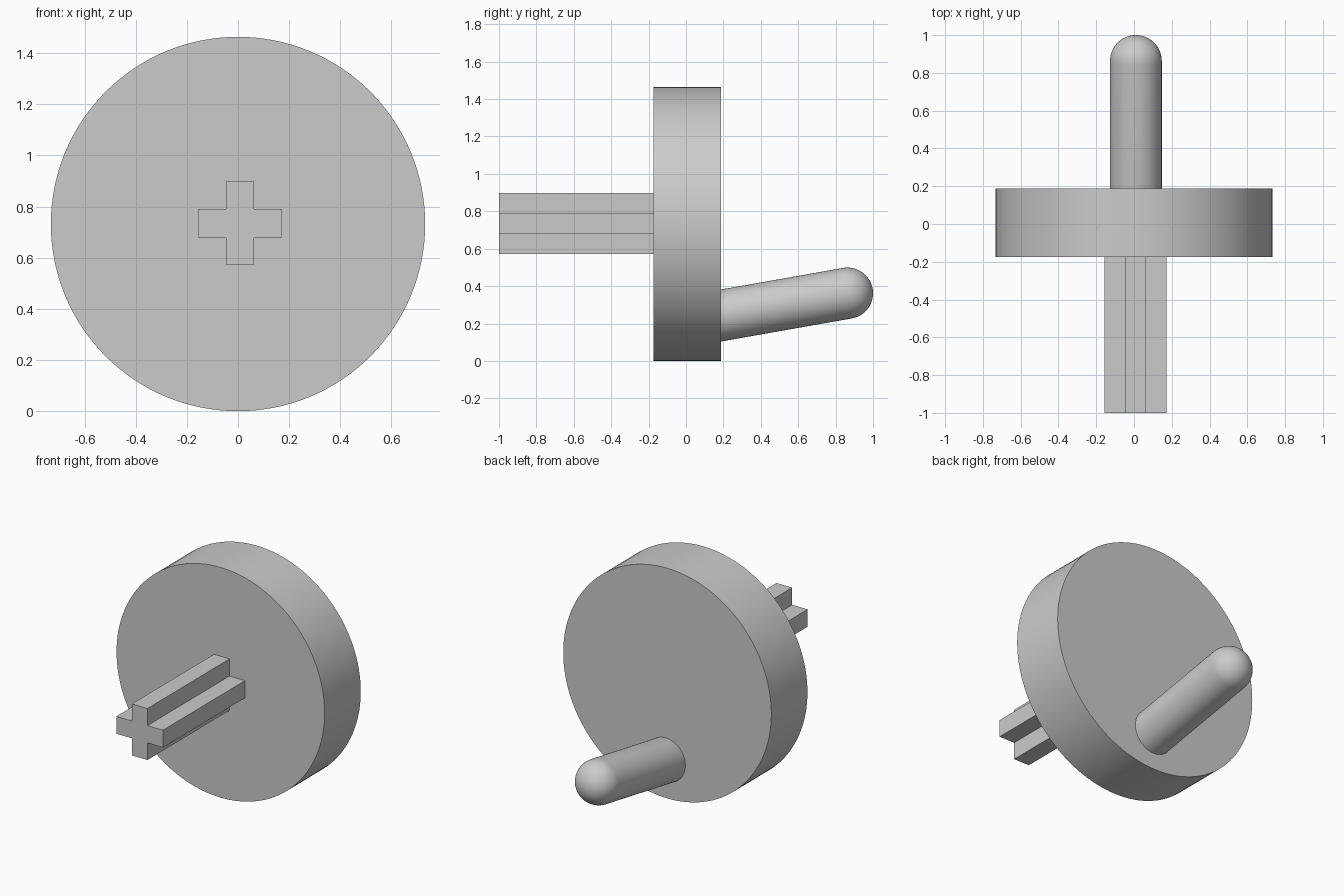
import bpy
import bmesh
import math
from mathutils import Matrix, Vector

old = bpy.data.objects.get("Cube")
if old:
    bpy.data.objects.remove(old, do_unlink=True)

GREY = (0.6, 0.6, 0.6, 1)
grey = bpy.data.materials.new("light grey")
grey.use_nodes = True
grey.diffuse_color = GREY
grey.node_tree.nodes["Principled BSDF"].inputs["Base Color"].default_value = GREY


def add_part(name, bm, smooth):
    """Turn a bmesh into a named grey object."""
    bmesh.ops.recalc_face_normals(bm, faces=bm.faces)
    mesh = bpy.data.meshes.new(name)
    bm.to_mesh(mesh)
    bm.free()
    mesh.materials.append(grey)
    obj = bpy.data.objects.new(name, mesh)
    bpy.context.collection.objects.link(obj)
    if smooth:
        bpy.ops.object.select_all(action="DESELECT")
        obj.select_set(True)
        bpy.context.view_layer.objects.active = obj
        bpy.ops.object.shade_smooth_by_angle(angle=math.radians(30))
    return obj


# Round disc, axis along y
FRONT, BACK, RADIUS = -0.175, 0.188, 0.732
bm = bmesh.new()
bmesh.ops.create_cone(bm, cap_ends=True, segments=128, radius1=RADIUS,
                      radius2=RADIUS, depth=BACK - FRONT,
                      matrix=Matrix.Translation((0, (FRONT + BACK) / 2, RADIUS))
                      @ Matrix.Rotation(math.pi / 2, 4, "X"))
add_part("disc", bm, True)

# Cross-shaped axle, extruded from the disc towards the front
ARM, HALF = 0.164, 0.055
corner = [(ARM, -HALF), (ARM, HALF), (HALF, HALF)]
bm = bmesh.new()
verts = []
for turn in range(4):
    spin = Matrix.Rotation(turn * math.pi / 2, 2)
    for point in corner:
        x, z = spin @ Vector(point)
        verts.append(bm.verts.new((x + 0.008, -1, z + 0.735)))
face = bm.faces.new(verts)
result = bmesh.ops.extrude_face_region(bm, geom=[face], use_keep_orig=True)
moved = [v for v in result["geom"] if isinstance(v, bmesh.types.BMVert)]
bmesh.ops.translate(bm, verts=moved, vec=(0, 1 + FRONT, 0))
add_part("cross_axle", bm, False)

# Tilted round handle with a domed tip, revolved and cut flush with the disc
R, TILT = 0.137, math.radians(10)
tip = Vector((0.01, 1 - R, 0.362))
profile = [(R, -0.8)] + [(R * math.cos(a), R * math.sin(a))
                         for a in (i * math.pi / 32 for i in range(16))] + [(0, R)]
bm = bmesh.new()
points = [bm.verts.new((r, 0, h)) for r, h in profile]
edges = [bm.edges.new(pair) for pair in zip(points, points[1:])]
bmesh.ops.spin(bm, geom=points + edges, cent=(0, 0, 0), axis=(0, 0, 1),
               angle=2 * math.pi, steps=64)
bmesh.ops.remove_doubles(bm, verts=bm.verts, dist=0.0001)
bmesh.ops.transform(bm, verts=bm.verts, matrix=Matrix.Translation(tip)
                    @ Matrix.Rotation(TILT - math.pi / 2, 4, "X"))
bmesh.ops.bisect_plane(bm, geom=bm.verts[:] + bm.edges[:] + bm.faces[:],
                       plane_co=(0, BACK, 0), plane_no=(0, 1, 0), clear_inner=True)
add_part("handle", bm, True)
